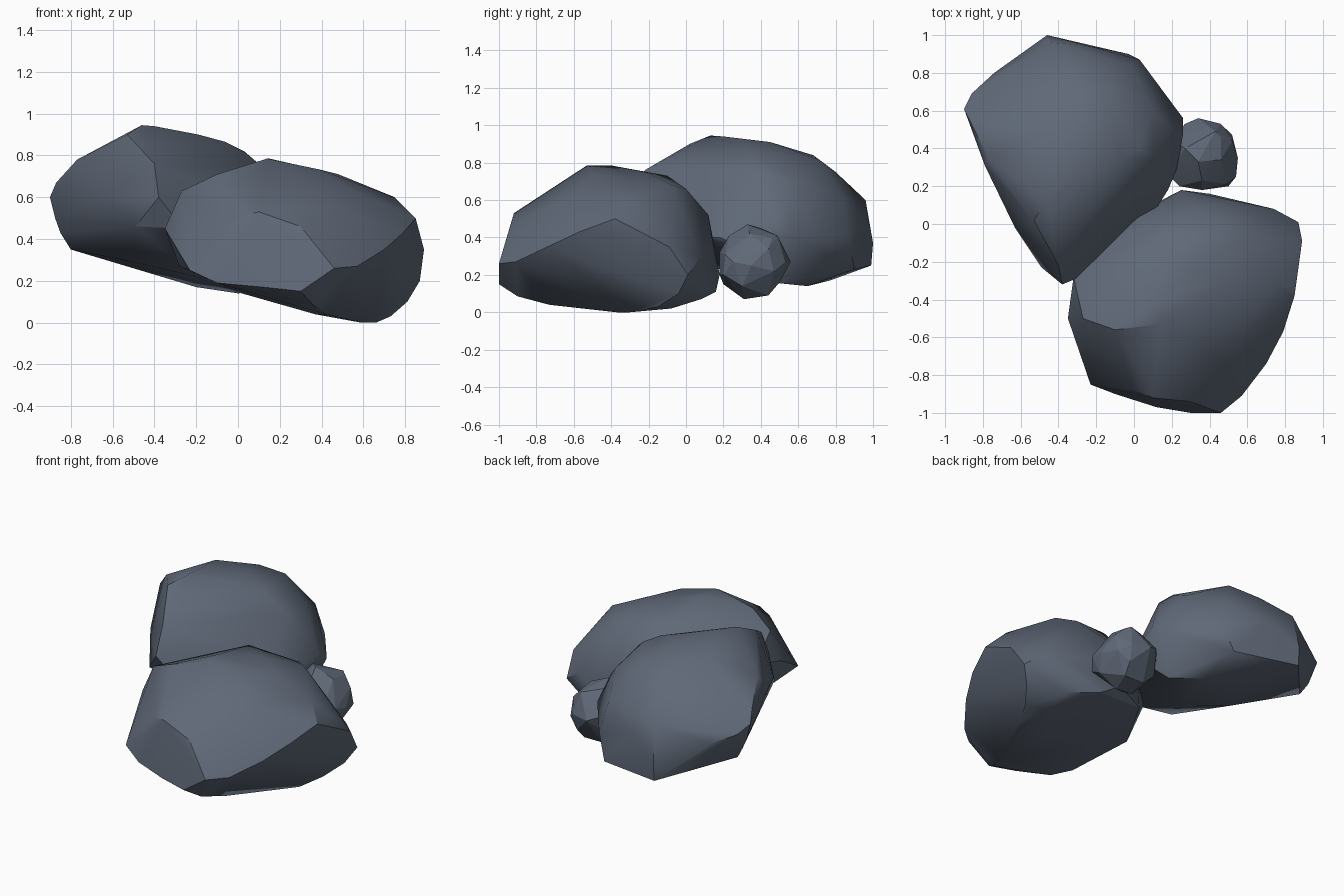
import bpy, bmesh, math

stone = bpy.data.materials.new("slate_grey")
stone.diffuse_color = (0.115, 0.14, 0.187, 1)


def boulder(name, corners, angle):
    """Chiselled rock: the convex hull of a few corner points."""
    bm = bmesh.new()
    for c in corners:
        bm.verts.new(c)
    res = bmesh.ops.convex_hull(bm, input=bm.verts[:])
    junk = {g for g in res["geom_interior"] + res["geom_unused"] if isinstance(g, bmesh.types.BMVert)}
    bmesh.ops.delete(bm, geom=list(junk), context='VERTS')
    bmesh.ops.dissolve_limit(bm, angle_limit=math.radians(3), verts=bm.verts[:], edges=bm.edges[:])
    bmesh.ops.recalc_face_normals(bm, faces=bm.faces[:])
    me = bpy.data.meshes.new(name)
    bm.to_mesh(me)
    bm.free()
    me.materials.append(stone)
    ob = bpy.data.objects.new(name, me)
    bpy.context.collection.objects.link(ob)
    bpy.ops.object.select_all(action='DESELECT')
    ob.select_set(True)
    bpy.context.view_layer.objects.active = ob
    bpy.ops.object.shade_smooth_by_angle(angle=math.radians(angle))


# Front boulder: crown, front face, right flank, underside, left side
boulder("front_boulder", [
    (.14, -.53, .785), (.15, -.4, .785), (-.1, -.56, .71), (-.27, -.5, .63), (.3, -.22, .75),
    (.38, -.5, .735), (.55, -.6, .63),
    (.48, -.3, .71), (.75, -.3, .6), (.55, -.08, .68), (.45, 0, .66), (.15, -.1, .73),
    (0, -.88, .51), (.1, -.92, .53), (.3, -.94, .46), (.5, -.75, .55),
    (.85, -.38, .5), (.79, -.57, .43), (.7, -.74, .35), (.57, -.91, .27), (.46, -1, .26), (.3, -1, .15),
    (.12, -.97, .17), (-.1, -.9, .19), (-.23, -.85, .25),
    (.89, -.09, .35), (.87, .01, .2), (.74, .08, .3), (.4, .15, .33), (.25, .18, .2),
    (.3, .12, .52), (.81, -.04, .1), (.73, -.15, .03), (.66, -.3, 0), (.59, -.37, 0),
    (.36, -.9, .085), (.42, -.73, .04), (.37, -.35, .04), (.62, -.08, .02),
    (.6, .08, .07), (.4, .16, .11), (-.35, -.5, .45), (-.3, -.63, .38), (-.32, -.28, .5),
    (-.28, -.4, .27), (0, -.4, .145), (0, .05, .2), (0, .03, .5)], 32)

# Rear boulder: crown, pointed front tip, left facet, back, right flank, underside
boulder("rear_boulder", [
    (-.46, .13, .945), (-.4, .2, .94), (-.53, .02, .9), (-.06, .35, .865), (-.25, .45, .91),
    (-.5, .48, .9), (-.19, .32, .9), (-.32, .68, .84), (-.15, .71, .815), (-.32, .8, .75),
    (.03, .4, .82), (.1, .35, .76), (-.02, .84, .6), (.1, .6, .7), (.2, .5, .6),
    (-.4, -.22, .76), (-.38, -.32, .6), (-.26, -.27, .45), (-.49, -.23, .46),
    (-.63, -.02, .6), (-.77, .35, .78), (-.87, .55, .67), (-.9, .61, .6), (-.79, .31, .73),
    (-.8, .6, .35), (-.85, .62, .43), (-.875, .61, .5), (-.86, .69, .55), (-.74, .8, .5),
    (-.65, .72, .7), (-.46, 1, .37), (-.46, .99, .25), (-.44, .96, .6), (-.25, .945, .5),
    (.03, .87, .4), (-.03, .9, .23), (.26, .56, .42), (.26, .48, .48),
    (.23, .3, .35), (.18, .18, .4), (.11, .07, .4), (-.05, .01, .6), (-.13, -.06, .6),
    (0, .65, .14), (-.2, .77, .17), (.15, .5, .155), (-.2, .2, .22), (-.3, .14, .27),
    (-.5, .3, .29), (-.7, .42, .38)], 35)

# Small pebble wedged between them
boulder("small_pebble", [
    (.34, .33, .47), (.27, .4, .45), (.46, .34, .42), (.46, .46, .4), (.43, .49, .41),
    (.52, .44, .34), (.49, .21, .31), (.55, .35, .25), (.54, .25, .27), (.36, .23, .41),
    (.36, .18, .32), (.24, .2, .3), (.36, .18, .2), (.5, .2, .2), (.18, .26, .3),
    (.2, .45, .32), (.27, .53, .3), (.34, .56, .27), (.46, .53, .27), (.52, .47, .22),
    (.45, .5, .16), (.52, .3, .14), (.44, .44, .09), (.3, .44, .09), (.4, .31, .07),
    (.28, .31, .075), (.18, .3, .2), (.22, .45, .16), (.27, .2, .15)], 12)
